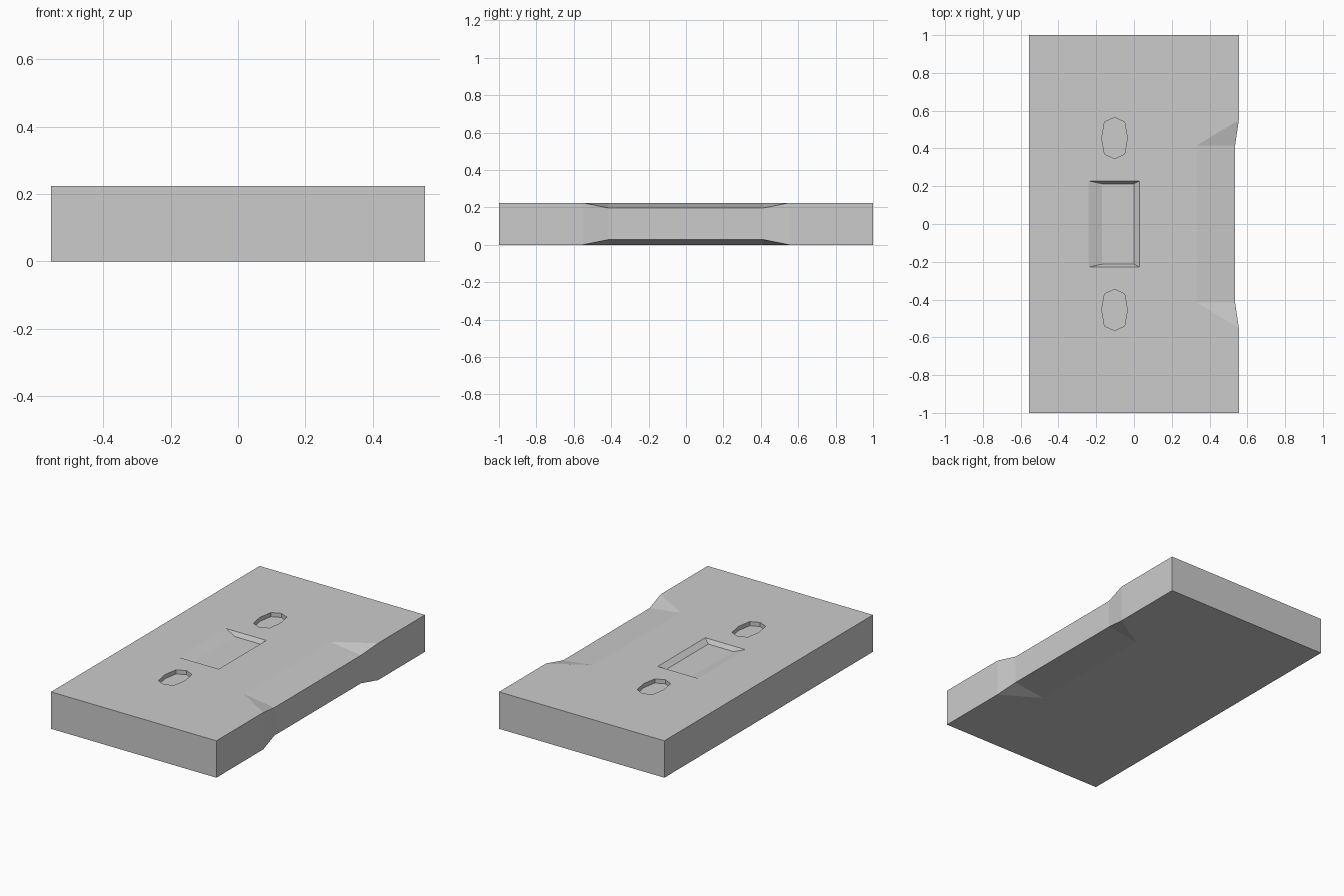
import bpy, bmesh

if "Cube" in bpy.data.objects:
    bpy.data.objects.remove(bpy.data.objects["Cube"])

H = 0.224      # slab thickness
STEP = 0.027   # depth of the bevelled dip on the right edge


def make(name, bm):
    bmesh.ops.recalc_face_normals(bm, faces=bm.faces[:])
    me = bpy.data.meshes.new(name)
    bm.to_mesh(me)
    bm.free()
    ob = bpy.data.objects.new(name, me)
    bpy.context.collection.objects.link(ob)
    return ob


def loft(name, low, z0, high, z1):
    """Closed solid between two outlines with equal point counts."""
    bm = bmesh.new()
    a = [bm.verts.new((x, y, z0)) for x, y in low]
    b = [bm.verts.new((x, y, z1)) for x, y in high]
    n = len(a)
    bm.faces.new(a[::-1])
    bm.faces.new(b)
    for i in range(n):
        j = (i + 1) % n
        bm.faces.new((a[i], a[j], b[j], b[i]))
    return make(name, bm)


def rect(x0, x1, y):
    return [(x0, -y), (x1, -y), (x1, y), (x0, y)]


# slab body: same outline top and bottom, with a pinched right edge
outline = [(-.555, -1), (.555, -1), (.555, -.55), (.33, -.415),
           (.33, .415), (.555, .55), (.555, 1), (-.555, 1)]
bm = bmesh.new()
rings, lips = [], []
for z, zl in ((0, STEP), (H, H - STEP)):
    r = [bm.verts.new((x, y, z)) for x, y in outline]
    p, q = [bm.verts.new((.535, y, zl)) for y in (-.415, .415)]
    bm.faces.new(r)
    bm.faces.new((r[2], r[3], p))
    bm.faces.new((r[3], r[4], q, p))
    bm.faces.new((r[4], r[5], q))
    rings.append([r[0], r[1], r[2], p, q, r[5], r[6], r[7]])
a, b = rings
for i in range(8):
    j = (i + 1) % 8
    bm.faces.new((a[i], a[j], b[j], b[i]))
body = make("slab_body", bm)

# shallow cutters: two oval sockets and the central dished window
oval = [(0, -.109), (.053, -.085), (.068, 0), (.053, .085),
        (0, .109), (-.053, .085), (-.068, 0), (-.053, -.085)]
cutters = []
for label, cy in (("front", -.455), ("back", .455)):
    pts = [(x - .103, y + cy) for x, y in oval]
    cutters.append(loft(label + "_socket_cutter", pts, H - .025, pts, H + .05))

# the window walls slope, so extend the slope above the surface
k = .5
low, top = rect(-.17, 0, .213), rect(-.24, .03, .228)
above = [(t[0] + k * (t[0] - l[0]), t[1] + k * (t[1] - l[1])) for l, t in zip(low, top)]
cutters.append(loft("window_cutter", low, H - .025, above, H + .025 * k))

for c in cutters:
    m = body.modifiers.new(c.name, 'BOOLEAN')
    m.operation = 'DIFFERENCE'
    m.solver = 'EXACT'
    m.object = c
    c.hide_render = True

# apply the cuts and remove the cutters
bpy.context.view_layer.objects.active = body
body.select_set(True)
for m in list(body.modifiers):
    bpy.ops.object.modifier_apply(modifier=m.name)
for c in cutters:
    bpy.data.objects.remove(c)
